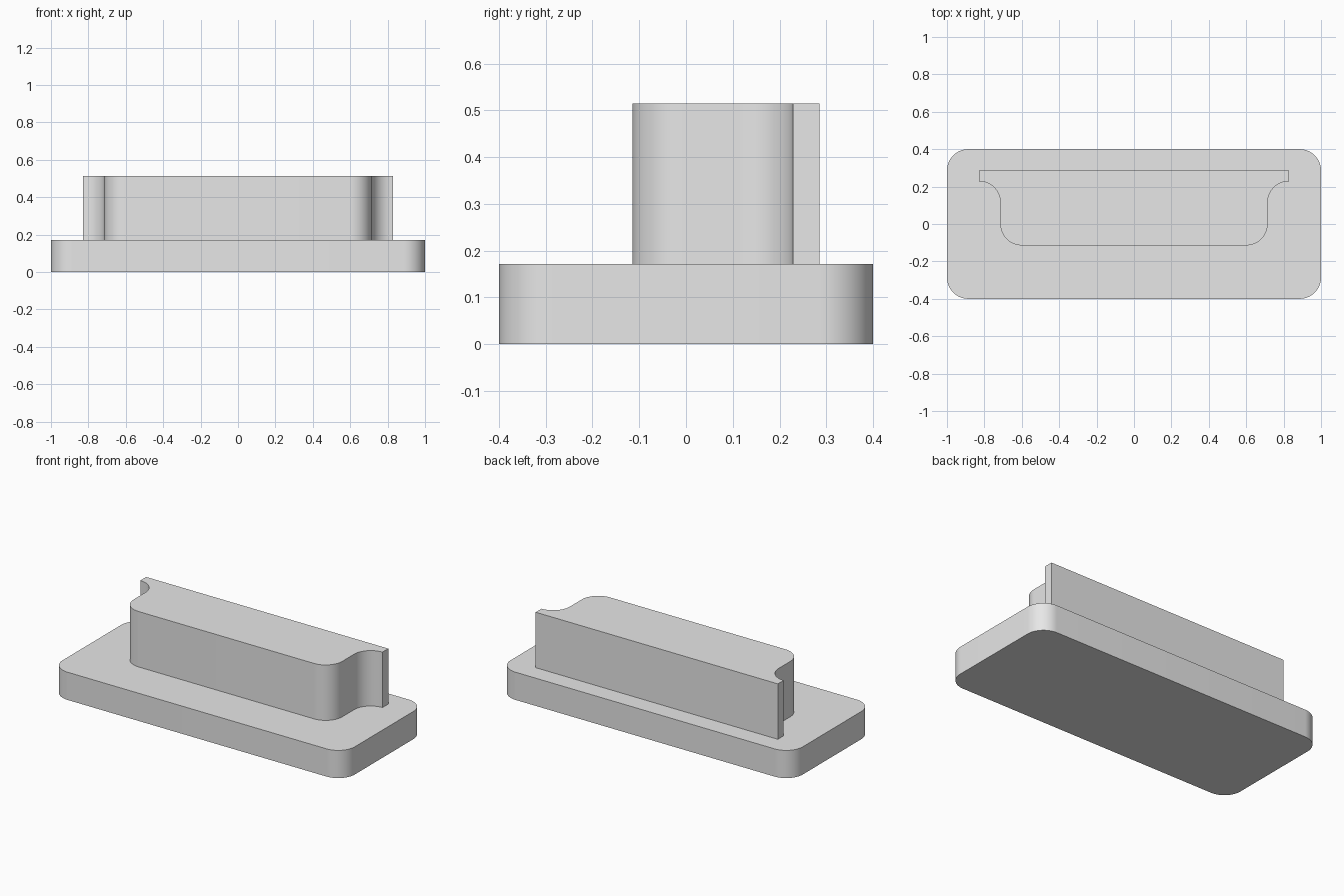
import bpy, bmesh
from math import pi, cos, sin, radians

if "Cube" in bpy.data.objects:
    bpy.data.objects.remove(bpy.data.objects["Cube"])

R = 0.1143        # fillet radius shared by every rounded corner
BASE_TOP = 0.1714
BLOCK_TOP = 0.5143

grey = bpy.data.materials.new("light grey")
grey.use_nodes = True
grey.diffuse_color = (0.8, 0.8, 0.8, 1)
grey.node_tree.nodes["Principled BSDF"].inputs["Base Color"].default_value = (0.8, 0.8, 0.8, 1)


def arc(cx, cy, start, end, steps=16):
    """Points on a fillet arc, angles in degrees."""
    angles = [radians(start + (end - start) * i / steps) for i in range(steps + 1)]
    return [(cx + R * cos(a), cy + R * sin(a)) for a in angles]


def extrude_half(name, half, z0, z1):
    """Mirror a +x half outline (front to back) and extrude it upward."""
    outline = half + [(-x, y) for x, y in reversed(half)]
    bm = bmesh.new()
    bottom = bm.faces.new([bm.verts.new((x, y, z0)) for x, y in outline])
    grown = bmesh.ops.extrude_face_region(bm, geom=[bottom], use_keep_orig=True)
    top = [v for v in grown["geom"] if isinstance(v, bmesh.types.BMVert)]
    bmesh.ops.translate(bm, verts=top, vec=(0, 0, z1 - z0))
    bmesh.ops.recalc_face_normals(bm, faces=bm.faces)
    mesh = bpy.data.meshes.new(name)
    bm.to_mesh(mesh)
    bm.free()
    mesh.materials.append(grey)
    obj = bpy.data.objects.new(name, mesh)
    bpy.context.collection.objects.link(obj)
    bpy.ops.object.select_all(action='DESELECT')
    obj.select_set(True)
    bpy.context.view_layer.objects.active = obj
    bpy.ops.object.shade_smooth_by_angle(angle=radians(30))
    return obj


# Base plate with rounded corners
extrude_half("base_plate",
             arc(1 - R, -0.4 + R, -90, 0) + arc(1 - R, 0.4 - R, 0, 90),
             0, BASE_TOP)

# Raised block: rounded front corners, then coves sweeping out to the back flange
extrude_half("raised_block",
             arc(0.6, 0, -90, 0) + arc(0.8286, R, 180, 90) + [(0.8286, 0.2857)],
             BASE_TOP, BLOCK_TOP)
